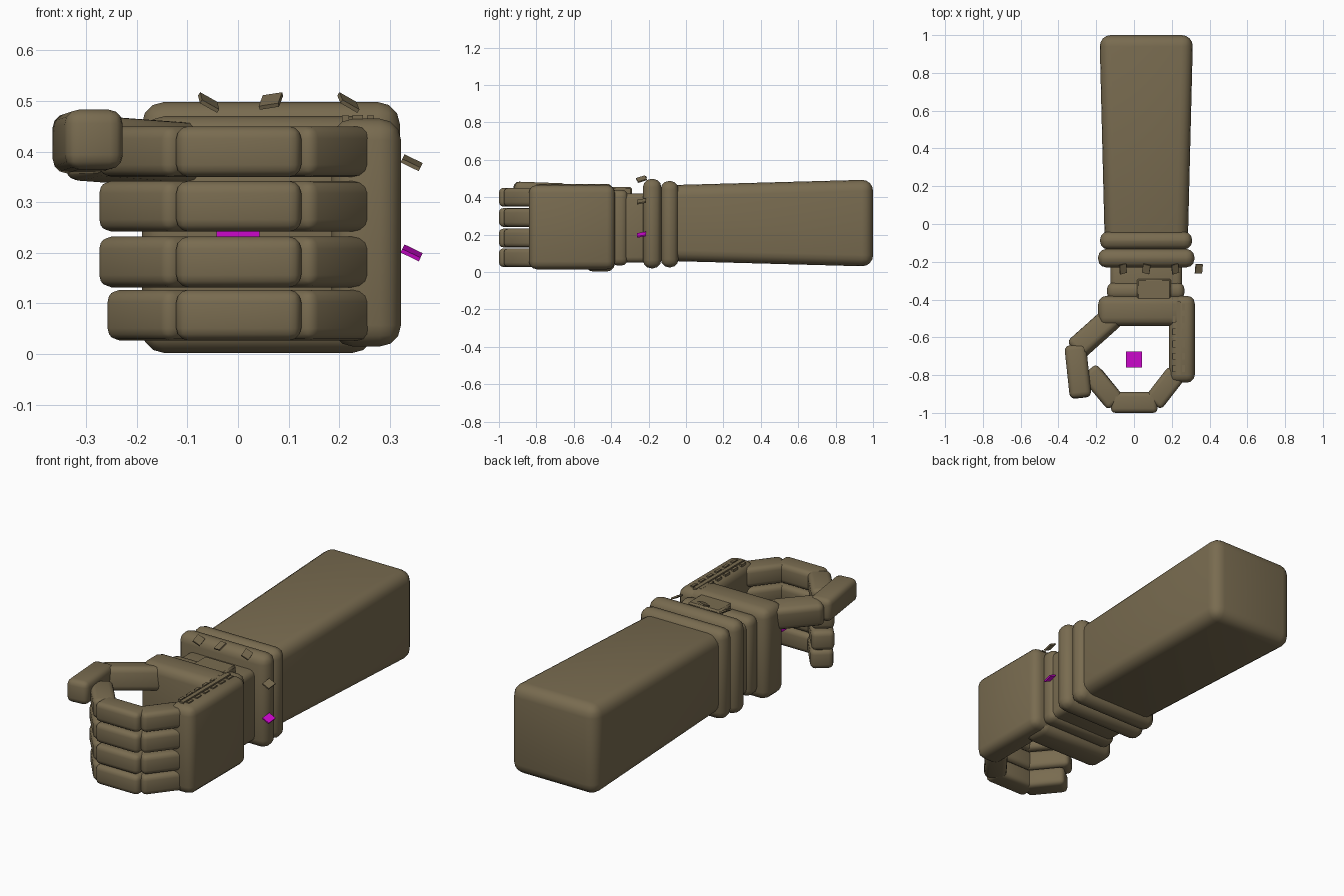
import bpy
import bmesh
from mathutils import Vector, Matrix, Euler

old = bpy.data.objects.get("Cube")
if old:
    bpy.data.objects.remove(old, do_unlink=True)


def material(name, rgb):
    m = bpy.data.materials.new(name)
    m.use_nodes = True
    colour = (*rgb, 1.0)
    m.diffuse_color = colour
    m.node_tree.nodes["Principled BSDF"].inputs["Base Color"].default_value = colour
    return m


OLIVE = material("olive_brown", (0.19, 0.148, 0.08))
MAGENTA = material("magenta", (0.6, 0.002, 0.6))


def finish(name, bm, mat, bevel, segments=3):
    mesh = bpy.data.meshes.new(name)
    bm.to_mesh(mesh)
    bm.free()
    mesh.materials.append(mat)
    ob = bpy.data.objects.new(name, mesh)
    bpy.context.collection.objects.link(ob)
    bpy.ops.object.select_all(action='DESELECT')
    ob.select_set(True)
    bpy.context.view_layer.objects.active = ob
    if bevel:
        mod = ob.modifiers.new("rounding", 'BEVEL')
        mod.width = bevel
        mod.segments = segments
        mod.limit_method = 'NONE'
        bpy.ops.object.modifier_apply(modifier=mod.name)
        bpy.ops.object.shade_smooth_by_angle(angle=0.7)
    return ob


def block(name, x, y, z, bevel=0.0, mat=OLIVE, segments=3):
    """Box spanning the given (min, max) ranges."""
    lo, hi = Vector((x[0], y[0], z[0])), Vector((x[1], y[1], z[1]))
    bm = bmesh.new()
    bmesh.ops.create_cube(bm, size=1, matrix=Matrix.Translation((lo + hi) / 2)
                          @ Matrix.Diagonal((*(hi - lo), 1)))
    return finish(name, bm, mat, bevel, segments)


def limb(name, a, b, width, height, bevel, roll=0.0):
    """Rounded bar running from point a to point b."""
    a, b = Vector(a), Vector(b)
    d = b - a
    bm = bmesh.new()
    turn = d.to_track_quat('Y', 'Z').to_matrix().to_4x4()
    bmesh.ops.create_cube(bm, size=1, matrix=Matrix.Translation((a + b) / 2) @ turn
                          @ Matrix.Rotation(roll, 4, 'Y')
                          @ Matrix.Diagonal((width, d.length, height, 1)))
    return finish(name, bm, OLIVE, bevel)


def tag(name, centre, rotation, mat=OLIVE):
    bm = bmesh.new()
    bmesh.ops.create_cube(bm, size=1, matrix=Matrix.Translation(centre)
                          @ Euler(rotation).to_matrix().to_4x4()
                          @ Matrix.Diagonal((0.04, 0.05, 0.008, 1)))
    return finish(name, bm, mat, 0)


# Forearm, widening towards the elbow
bm = bmesh.new()
bmesh.ops.create_cube(bm, size=1)
for v in bm.verts:
    back = v.co.y > 0
    w, h = (0.495, 0.465) if back else (0.44, 0.405)
    v.co = (0.065 + v.co.x * w, 1.0 if back else -0.1, 0.262 + v.co.z * h)
finish("forearm", bm, OLIVE, 0.06, 4)

# Cuff rolls and wrist
block("rear_cuff_roll", (-0.18, 0.308), (-0.135, -0.04), (0.025, 0.487), 0.044)
block("front_cuff_roll", (-0.19, 0.32), (-0.23, -0.132), (0.02, 0.498), 0.044)
block("wrist", (-0.125, 0.255), (-0.4, -0.18), (0.05, 0.42), 0.03)
block("wrist_band", (-0.143, 0.267), (-0.4, -0.31), (0.035, 0.44), 0.035)
block("wrist_plate", (0.015, 0.195), (-0.41, -0.29), (0.4, 0.456), 0.008, segments=1)

# Hand body
block("palm", (-0.19, 0.27), (-0.54, -0.38), (0.002, 0.47), 0.045)
block("hand_back", (0.185, 0.322), (-0.84, -0.38), (0.015, 0.465), 0.042)

# Curled fingers, three joints each
for i, z in enumerate((0.077, 0.182, 0.292, 0.4)):
    tip = (-0.225, -0.79, z) if i == 0 else (-0.242, -0.775, z)
    joints = (((0.228, -0.785, z), (0.1, -0.95, z)),
              ((0.125, -0.945, z), (-0.122, -0.945, z)),
              ((-0.095, -0.95, z), tip))
    for j, (a, b) in enumerate(joints):
        limb(f"finger_{i + 1}_joint_{j + 1}", a, b, 0.11, 0.1, 0.024)

# Thumb
limb("thumb_base", (-0.1, -0.48, 0.392), (-0.315, -0.672, 0.408), 0.12, 0.12, 0.028, 0.15)
limb("thumb_tip", (-0.312, -0.64, 0.415), (-0.282, -0.92, 0.425), 0.115, 0.118, 0.028)

# Stitched seam along the top of the hand back
block("seam_bar", (0.226, 0.247), (-0.8, -0.41), (0.45, 0.472))
for side, x in (("right", 0.212), ("left", 0.262)):
    for k in range(6):
        y = -0.44 - k * 0.065
        block(f"seam_stud_{side}_{k + 1}", (x - 0.007, x + 0.007),
              (y - 0.018, y + 0.018), (0.45, 0.471))

# Loose tags around the front cuff
tag("top_tag_right", (-0.058, -0.238, 0.497), (0.35, 0.5, 0.25))
tag("top_tag_middle", (0.065, -0.238, 0.5), (0.45, -0.15, -0.25))
tag("top_tag_left", (0.218, -0.238, 0.497), (0.35, 0.5, 0.3))
tag("side_tag_upper", (0.343, -0.238, 0.378), (0.2, 0.45, 0))
tag("side_tag_lower", (0.343, -0.238, 0.2), (0.2, 0.45, 0), MAGENTA)

# Small cube floating inside the grip
block("grip_marker", (-0.042, 0.042), (-0.76, -0.676), (0.198, 0.282), mat=MAGENTA)
